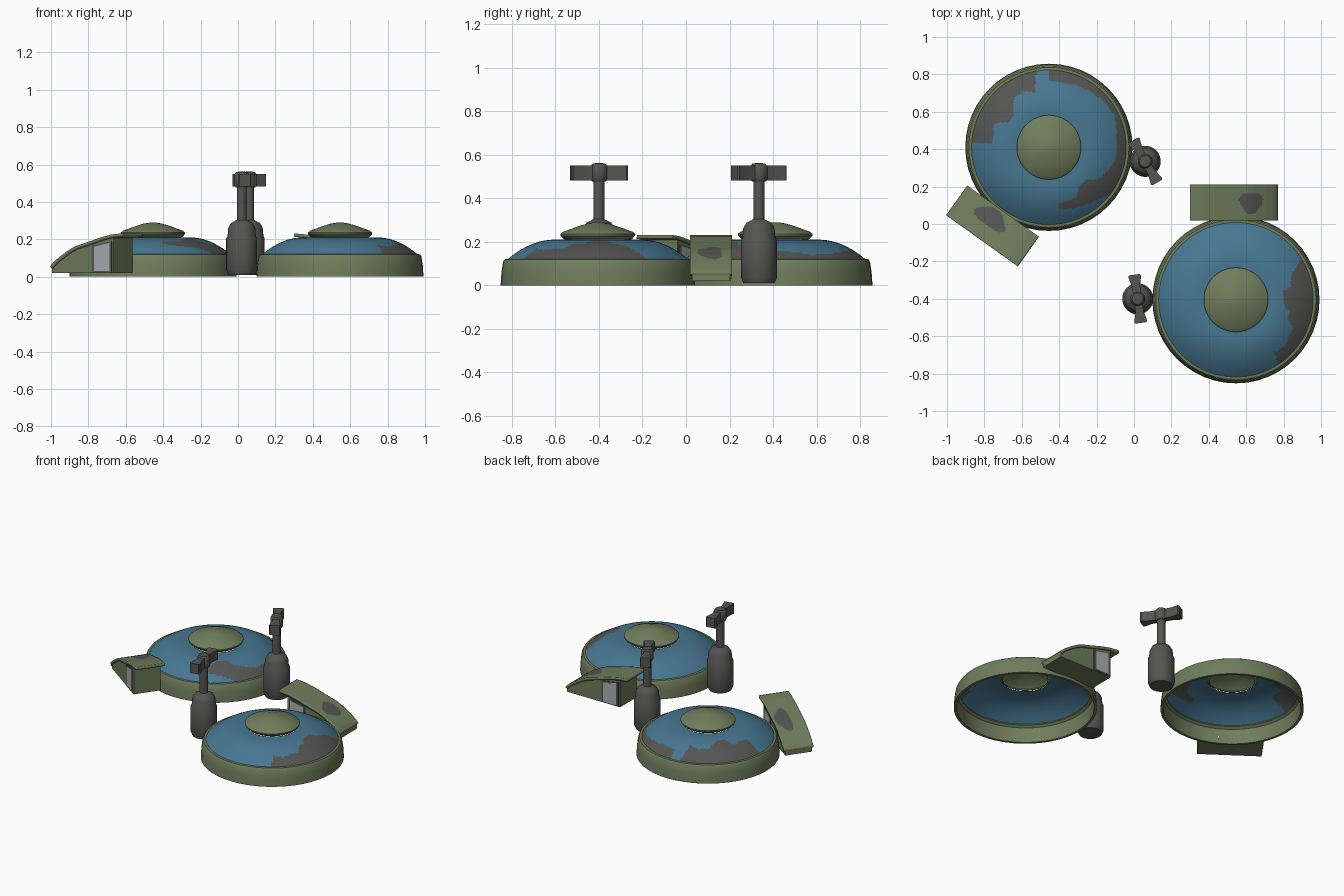
import bpy, bmesh, math
from mathutils import Matrix, Vector

if "Cube" in bpy.data.objects:
    bpy.data.objects.remove(bpy.data.objects["Cube"])


def material(name, rgb):
    m = bpy.data.materials.new(name)
    m.diffuse_color = (*rgb, 1)
    m.use_nodes = True
    m.node_tree.nodes["Principled BSDF"].inputs["Base Color"].default_value = m.diffuse_color
    return m


OLIVE = material("olive green", (0.16, 0.205, 0.105))
BLUE = material("slate blue", (0.063, 0.185, 0.285))
GREY = material("dark grey", (0.09, 0.09, 0.088))
LIGHT = material("light grey", (0.42, 0.43, 0.45))


def interp(x, pts):
    """Piecewise linear lookup in points sorted by their first value."""
    if x <= pts[0][0]:
        return pts[0][1]
    for (a, p), (b, q) in zip(pts, pts[1:]):
        if x <= b:
            return p + (q - p) * (x - a) / (b - a)
    return pts[-1][1]


def finish(name, bm, mats, place, rule=None, angle=35):
    bmesh.ops.remove_doubles(bm, verts=bm.verts, dist=1e-5)
    bmesh.ops.recalc_face_normals(bm, faces=bm.faces)
    if rule:
        for f in bm.faces:
            f.material_index = rule(f.calc_center_median())
    mesh = bpy.data.meshes.new(name)
    bm.to_mesh(mesh)
    bm.free()
    for m in mats:
        mesh.materials.append(m)
    mesh.shade_smooth()
    mesh.set_sharp_from_angle(angle=math.radians(angle))
    ob = bpy.data.objects.new(name, mesh)
    ob.matrix_world = place
    bpy.context.collection.objects.link(ob)
    return ob


def lathe(name, profile, mats, place, seg=48, rule=None, closed=False):
    bm = bmesh.new()
    rings = [[bm.verts.new((r * math.cos(2 * math.pi * i / seg),
                            r * math.sin(2 * math.pi * i / seg), z))
              for i in range(seg)] if r > 0 else [bm.verts.new((0, 0, z))] * seg
             for r, z in profile]
    pairs = list(zip(rings, rings[1:]))
    if closed:
        pairs.append((rings[-1], rings[0]))
    for a, b in pairs:
        for i in range(seg):
            j = (i + 1) % seg
            bm.faces.new(list(dict.fromkeys((a[i], a[j], b[j], b[i]))))
    return finish(name, bm, mats, place, rule)


def prism(name, outline, axis, lo, hi, mat, place):
    """Extrude a 2D outline along y (axis 1) or z (axis 2)."""
    bm = bmesh.new()
    put = (lambda p, h: (p[0], h, p[1])) if axis == 1 else (lambda p, h: (p[0], p[1], h))
    a = [bm.verts.new(put(p, lo)) for p in outline]
    b = [bm.verts.new(put(p, hi)) for p in outline]
    bm.faces.new(a)
    bm.faces.new(b[::-1])
    for i in range(len(a)):
        j = (i + 1) % len(a)
        bm.faces.new((a[i], a[j], b[j], b[i]))
    return finish(name, bm, [mat], place, angle=30)


# Camouflage: (angle in degrees, inner radius) and optional outer radius, per dish
camo_right = [([(-56, .40), (-54, .345), (-44, .36), (-32, .34), (-27, .345), (-20, .29),
                (-12, .29), (-8, .26), (10, .255), (14, .30), (24, .32), (33, .42)], None)]
camo_left = [([(100, .40), (104, .30), (114, .33), (126, .32), (138, .25), (148, .25),
               (155, .31), (162, .31), (166, .30), (177, .30)], None),
             ([(-80, .30), (-60, .305), (-54, .26), (-40, .265), (-34, .31), (-22, .34),
               (-9, .365), (6, .36), (26, .39), (49, .375), (73, .355), (90, .355)],
              [(-80, .335), (-60, .36), (-47, .38), (-33, .43)])]


def camo_rule(patches):
    def rule(c):
        a, r = math.degrees(math.atan2(c.y, c.x)), math.hypot(c.x, c.y)
        for inner, outer in patches:
            if inner[0][0] <= a <= inner[-1][0] and r > interp(a, inner):
                if outer is None or r < interp(a, outer):
                    return 1
        return 0
    return rule


# Dishes: open rim, painted dome and central cap
def dome_z(r):
    return .12 + .09 * (1 - (max(r - .2, 0) / .215) ** 2)


for side, x, y, patches in (("right", .545, -.405, camo_right), ("left", -.455, .41, camo_left)):
    at = Matrix.Translation((x, y, 0))
    lathe(side + "_rim", [(.447, 0), (.443, .06), (.436, .108), (.428, .12), (.412, .121),
                          (.408, .112), (.424, .10), (.43, 0)], [OLIVE], at, closed=True)
    dome = [(.413 - .258 * i / 26, dome_z(.413 - .258 * i / 26)) for i in range(27)]
    lathe(side + "_dome", dome, [BLUE, GREY], at, seg=192, rule=camo_rule(patches))
    lathe(side + "_cap", [(.14, .205), (.158, .214), (.171, .228), (.172, .236), (.16, .246),
                          (.10, .268), (.05, .284), (.02, .289), (0, .29)], [OLIVE], at)

# Valve posts with a two-paddle handle
for side, x, y, turn in (("right", .02, -.40, 8), ("left", .06, .335, 30)):
    at = Matrix.Translation((x, y, 0)) @ Matrix.Rotation(math.radians(turn), 4, 'Z')
    lathe(side + "_post", [(0, .01), (.072, .01), (.083, .035), (.083, .205), (.076, .218),
                           (.072, .262), (.058, .287), (.03, .302), (.026, .304), (.026, .49)],
          [GREY], at, seg=32)
    lathe(side + "_handle_hub", [(0, .475), (.032, .478), (.04, .49), (.04, .545),
                                 (.03, .56), (0, .563)], [GREY], at, seg=24)
    for k in (0, 1):
        paddle = at @ Matrix.Rotation(math.pi * k, 4, 'Z')
        prism(f"{side}_handle_paddle_{k + 1}",
              [(-.02, 0), (.02, 0), (.022, .07), (.036, .122), (.03, .13), (-.028, .13),
               (-.034, .122), (-.022, .07)], 2, .483, .55, GREY, paddle)

# Wedge housings: curved painted roof over a body with side windows
ROOF = [(-.235, .232), (-.17, .226), (-.1, .211), (0, .182), (.07, .163), (.115, .142),
        (.175, .105), (.215, .077), (.235, .055)]


def roof(name, place, cu, cv, ru, rv):
    bm = bmesh.new()
    nu, nv = 60, 28
    rows = []
    for i in range(nu + 1):
        u = -.235 + .47 * i / nu
        rows.append([bm.verts.new((u, -.0975 + .195 * j / nv, interp(u, ROOF)))
                     for j in range(nv + 1)])
    for a, b in zip(rows, rows[1:]):
        for j in range(nv):
            bm.faces.new((a[j], b[j], b[j + 1], a[j + 1]))

    def rule(c):
        du, dv = (c.x - cu) / ru, (c.y - cv) / rv
        return int(math.hypot(du, dv) < 1 + .12 * math.sin(3 * math.atan2(dv, du)))
    ob = finish(name, bm, [OLIVE, GREY], place, rule)
    if ob.data.polygons[0].normal.z < 0:
        ob.data.flip_normals()
    mod = ob.modifiers.new("thickness", 'SOLIDIFY')
    mod.thickness = .018
    mod.offset = -1


for side, x, y, turn, spot in (("right", .535, .115, 0, (.09, 0, .06, .058)),
                               ("left", -.757, -.01, 144.5, (.03, -.03, .095, .05))):
    at = Matrix.Translation((x, y, 0)) @ Matrix.Rotation(math.radians(turn), 4, 'Z')
    roof(side + "_housing_roof", at, *spot)
    top = [(u, interp(u, ROOF) - .01) for u in (-.175, -.1, 0, .07, .115, .175, .215, .23)]
    prism(side + "_housing_body", [(-.175, .02), *top, (.23, .02)], 1, -.088, .088, OLIVE, at)
    for k, s in enumerate((1, -1)):
        def plate(part, u0, u1, z0, z1, v, mat):
            prism(f"{side}_{part}_{k + 1}", [(u0, z0), (u1, z0), (u1, z1), (u0, z1 + .022)],
                  1, s * .087, s * v, mat, at)
        plate("window_frame", -.165, -.035, .022, .168, .091, GREY)
        plate("window", -.152, -.05, .03, .16, .094, LIGHT)
